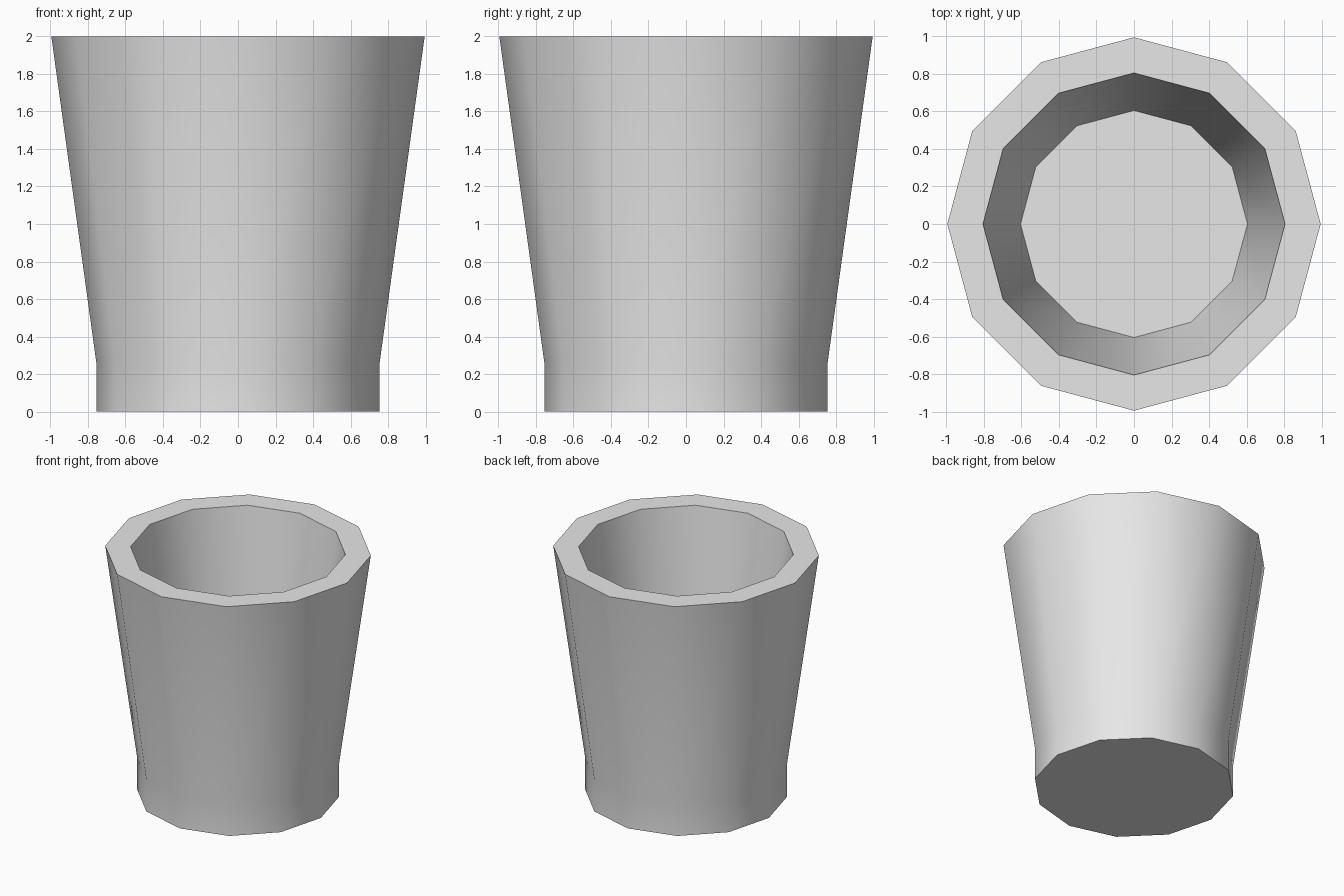
import bpy
import bmesh
import math

cube = bpy.data.objects.get("Cube")
if cube:
    bpy.data.objects.remove(cube, do_unlink=True)

SIDES = 12

# One plain light grey material
grey = bpy.data.materials.new("light_grey")
grey.use_nodes = True
grey.diffuse_color = (0.8, 0.8, 0.8, 1)
grey.node_tree.nodes["Principled BSDF"].inputs["Base Color"].default_value = grey.diffuse_color

# Profile (radius, height): foot, flared outer wall, rim, inner wall, inner floor
profile = [(0.755, 0), (0.755, 0.26), (0.995, 2), (0.805, 2), (0.605, 0.26)]


def ring(bm, radius, height):
    angles = [math.tau * i / SIDES for i in range(SIDES)]
    return [bm.verts.new((radius * math.cos(a), radius * math.sin(a), height)) for a in angles]


# Tumbler wall, closed by the underside and the inner floor
bm = bmesh.new()
rings = [ring(bm, r, z) for r, z in profile]
for low, high in zip(rings, rings[1:]):
    for i in range(SIDES):
        j = (i + 1) % SIDES
        bm.faces.new((low[i], low[j], high[j], high[i]))
bm.faces.new(rings[0][::-1])
bm.faces.new(rings[-1])

mesh = bpy.data.meshes.new("cup")
bm.to_mesh(mesh)
bm.free()
mesh.materials.append(grey)
cup = bpy.data.objects.new("cup", mesh)
bpy.context.collection.objects.link(cup)

# Smooth walls with crisp rim, foot and floor edges
bpy.ops.object.select_all(action="DESELECT")
cup.select_set(True)
bpy.context.view_layer.objects.active = cup
bpy.ops.object.shade_smooth_by_angle(angle=math.radians(40))
